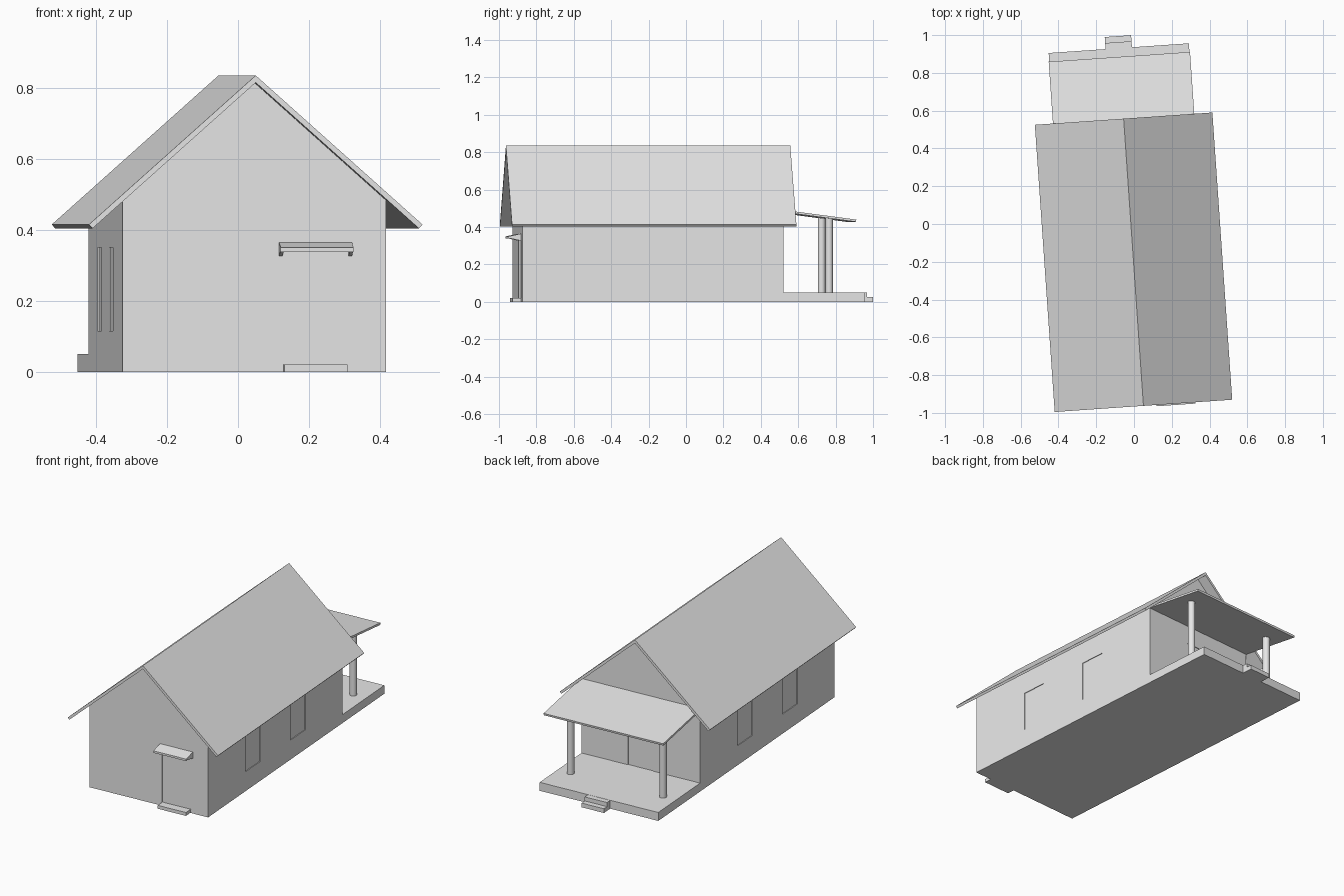
import bpy
import bmesh
import math
from mathutils import Matrix, Vector

default = bpy.data.objects.get("Cube")
if default:
    bpy.data.objects.remove(default, do_unlink=True)

# The house sits slightly turned on its plot
PLACE = Matrix.Translation((-0.0025, -0.2025, 0)) @ Matrix.Rotation(math.radians(3.95), 4, 'Z')

grey = bpy.data.materials.new("plain_grey")
grey.use_nodes = True
colour = (0.8, 0.8, 0.8, 1)
grey.diffuse_color = colour
grey.node_tree.nodes["Principled BSDF"].inputs["Base Color"].default_value = colour


def finish(name, bm):
    bmesh.ops.recalc_face_normals(bm, faces=bm.faces)
    bm.transform(PLACE)
    mesh = bpy.data.meshes.new(name)
    bm.to_mesh(mesh)
    bm.free()
    mesh.materials.append(grey)
    obj = bpy.data.objects.new(name, mesh)
    bpy.context.collection.objects.link(obj)
    return obj


def add_box(bm, x, y, z):
    """Box from three (low, high) ranges."""
    ranges = (x, y, z)
    size = Matrix.Diagonal([b - a for a, b in ranges] + [1])
    mid = Matrix.Translation([(a + b) / 2 for a, b in ranges])
    bmesh.ops.create_cube(bm, size=1, matrix=mid @ size)


def box(name, x, y, z):
    bm = bmesh.new()
    add_box(bm, x, y, z)
    return finish(name, bm)


def prism(name, profile, axis, low, high):
    """Extrude a (horizontal, z) profile along x or y."""
    bm = bmesh.new()
    if axis == 'Y':
        points, step = [(p, low, z) for p, z in profile], Vector((0, high - low, 0))
    else:
        points, step = [(low, p, z) for p, z in profile], Vector((high - low, 0, 0))
    face = bm.faces.new([bm.verts.new(p) for p in points])
    out = bmesh.ops.extrude_face_region(bm, geom=[face])
    moved = [g for g in out["geom"] if isinstance(g, bmesh.types.BMVert)]
    bmesh.ops.translate(bm, verts=moved, vec=step)
    return finish(name, bm)


# Main dimensions
WALL, END = 0.372, 0.70
EAVE, ROOF_END = 0.471, 0.762
RIDGE, EAVE_Z, THICK = 0.835, 0.415, 0.02
PITCH = (RIDGE - EAVE_Z) / EAVE
UNDER = RIDGE - THICK
RECESS = 0.004

# Gabled walls
wall_top = UNDER - PITCH * WALL
walls = prism("house_walls", [(-WALL, 0), (WALL, 0), (WALL, wall_top), (0, UNDER),
                              (-WALL, wall_top)], 'Y', -END, END)

# Shallow window and door recesses cut into the walls
bm = bmesh.new()
for side in (-1, 1):
    for y in (-0.235, 0.235):
        xs = sorted((side * (WALL - RECESS), side * (WALL + 0.05)))
        add_box(bm, xs, (y - 0.078, y + 0.078), (0.115, 0.35))
add_box(bm, (0.083, 0.265), (-END - 0.05, -END + RECESS), (0.02, 0.345))
add_box(bm, (-0.08, 0.08), (END - RECESS, END + 0.05), (0.05, 0.37))
cutter = finish("opening_cutter", bm)
cutter.hide_render = True
cut = walls.modifiers.new("openings", 'BOOLEAN')
cut.operation = 'DIFFERENCE'
cut.solver = 'EXACT'
cut.object = cutter
bpy.context.view_layer.objects.active = walls
bpy.ops.object.modifier_apply(modifier=cut.name)
bpy.data.objects.remove(cutter, do_unlink=True)

# Gable roof with square-cut eaves
tip_x, tip_z = EAVE - 0.01, EAVE_Z - 0.011
prism("main_roof", [(-EAVE, EAVE_Z), (0, RIDGE), (EAVE, EAVE_Z), (tip_x, tip_z),
                    (0, UNDER), (-tip_x, tip_z)], 'Y', -ROOF_END, ROOF_END)

# Back porch: deck, steps, lean-to roof and posts
box("porch_deck", (-WALL, WALL), (END - 0.005, 1.136), (0, 0.05))
box("porch_upper_step", (-0.07, 0.07), (1.13, 1.168), (0, 0.049))
box("porch_lower_step", (-0.07, 0.07), (1.16, 1.2), (0, 0.025))
prism("porch_roof", [(END - 0.003, 0.492), (1.09, 0.44), (1.088, 0.428), (END - 0.003, 0.48)],
      'X', -0.375, 0.375)
for name, x in (("left_post", 0.29), ("right_post", -0.29)):
    bm = bmesh.new()
    bmesh.ops.create_cone(bm, cap_ends=True, segments=24, radius1=0.02, radius2=0.02,
                          depth=0.402, matrix=Matrix.Translation((x, 0.95, 0.251)))
    post = finish(name, bm)
    bpy.ops.object.select_all(action='DESELECT')
    post.select_set(True)
    bpy.context.view_layer.objects.active = post
    bpy.ops.object.shade_smooth_by_angle()

# Front door: step, canopy and its side brackets
box("front_door_step", (0.083, 0.26), (-0.745, -END + 0.003), (0, 0.02))
front = -0.769
prism("door_canopy", [(-END, 0.365), (front, 0.35), (front, 0.338), (-END, 0.353)],
      'X', 0.07, 0.276)
for name, x in (("canopy_left_bracket", 0.266), ("canopy_right_bracket", 0.07)):
    prism(name, [(-END, 0.355), (front + 0.001, 0.342), (-END, 0.327)], 'X', x, x + 0.01)
